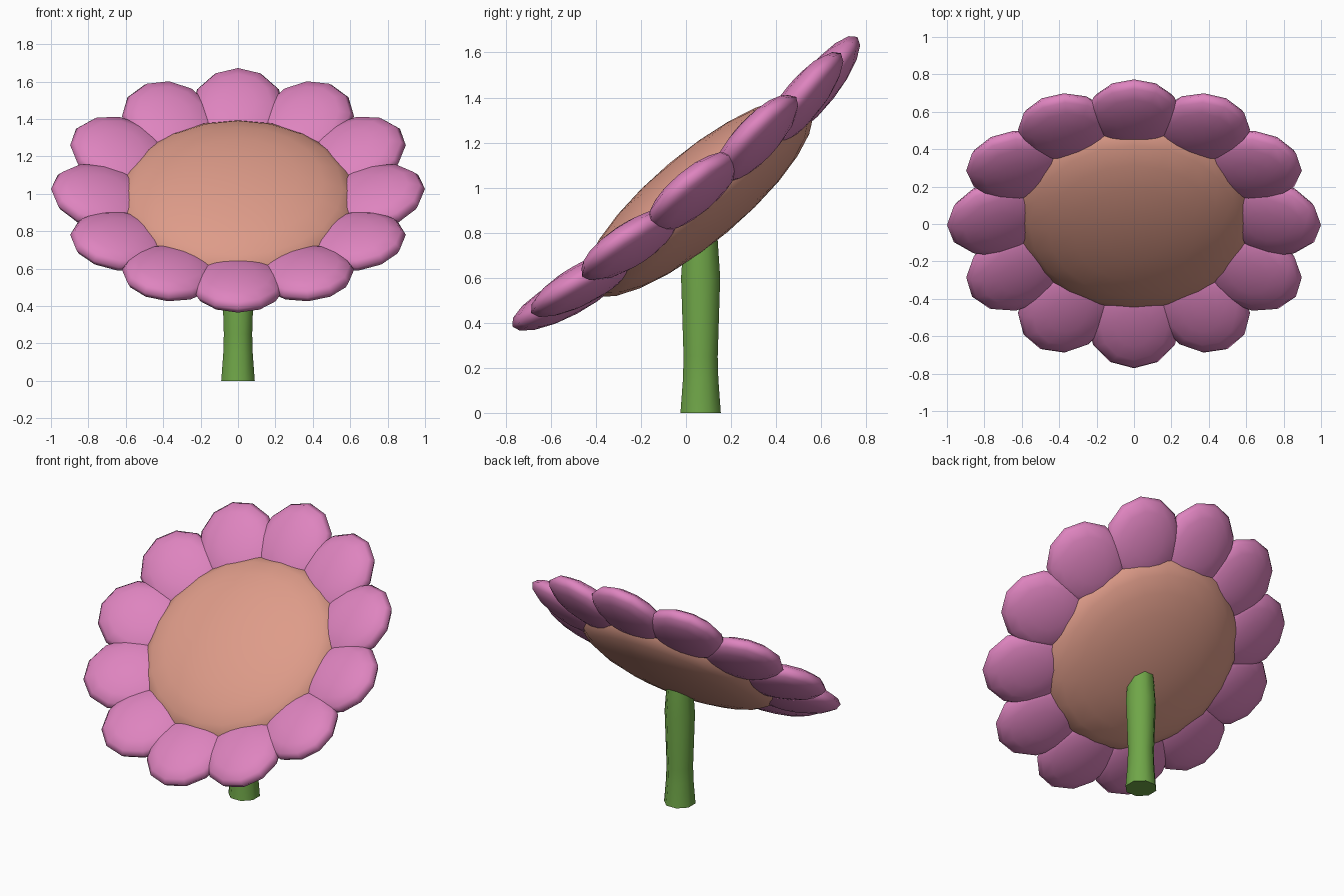
import bpy, bmesh, math
from mathutils import Matrix, Vector

if "Cube" in bpy.data.objects:
    bpy.data.objects.remove(bpy.data.objects["Cube"])


def material(name, rgb):
    m = bpy.data.materials.new(name)
    m.diffuse_color = (*rgb, 1)
    m.use_nodes = True
    m.node_tree.nodes["Principled BSDF"].inputs["Base Color"].default_value = m.diffuse_color
    return m


PINK = material("petal pink", (0.73, 0.23, 0.52))
PEACH = material("centre peach", (0.73, 0.33, 0.25))
GREEN = material("stem green", (0.16, 0.38, 0.065))


def add_object(name, bm, mat, angle):
    mesh = bpy.data.meshes.new(name)
    bmesh.ops.recalc_face_normals(bm, faces=bm.faces)
    bm.to_mesh(mesh)
    bm.free()
    mesh.materials.append(mat)
    ob = bpy.data.objects.new(name, mesh)
    bpy.context.collection.objects.link(ob)
    bpy.context.view_layer.objects.active = ob
    ob.select_set(True)
    bpy.ops.object.shade_smooth_by_angle(angle=math.radians(angle))
    ob.select_set(False)
    return ob


def ellipsoid(name, segs, rings, size, placement, mat):
    bm = bmesh.new()
    bmesh.ops.create_uvsphere(bm, u_segments=segs, v_segments=rings, radius=1)
    bm.transform(placement @ Matrix.Diagonal((*size, 1)))
    return add_object(name, bm, mat, 75)


# Flower head frame: tilted to face forward and up
head = Matrix.Translation((0, 0, 1.02)) @ Matrix.Rotation(math.radians(40), 4, 'X')

# Domed centre
ellipsoid("flower_centre", 20, 12, (0.645, 0.645, 0.2),
          head @ Matrix.Translation((0, 0, -0.085)), PEACH)

# Ring of twelve petals, each tipped slightly upward
for i in range(12):
    place = (head @ Matrix.Rotation(math.radians(30 * i), 4, 'Z')
             @ Matrix.Translation((0.726, 0, -0.05))
             @ Matrix.Rotation(math.radians(-12), 4, 'Y'))
    ellipsoid(f"petal_{i + 1}", 12, 8, (0.28, 0.252, 0.085), place, PINK)

# Stem: octagonal tube with flared foot and slightly swollen neck
profile = [(0, 0.097), (0.15, 0.085), (0.25, 0.082), (0.6, 0.094), (0.82, 0.078)]
bm = bmesh.new()
loops = []
for z, r in profile:
    loops.append([bm.verts.new((r * math.cos(a), 0.065 + r * math.sin(a), z))
                  for a in (math.radians(22.5 + 45 * k) for k in range(8))])
for low, high in zip(loops, loops[1:]):
    for k in range(8):
        n = (k + 1) % 8
        bm.faces.new((low[k], low[n], high[n], high[k]))
bm.faces.new(loops[0][::-1])
bm.faces.new(loops[-1])
add_object("stem", bm, GREEN, 60)
